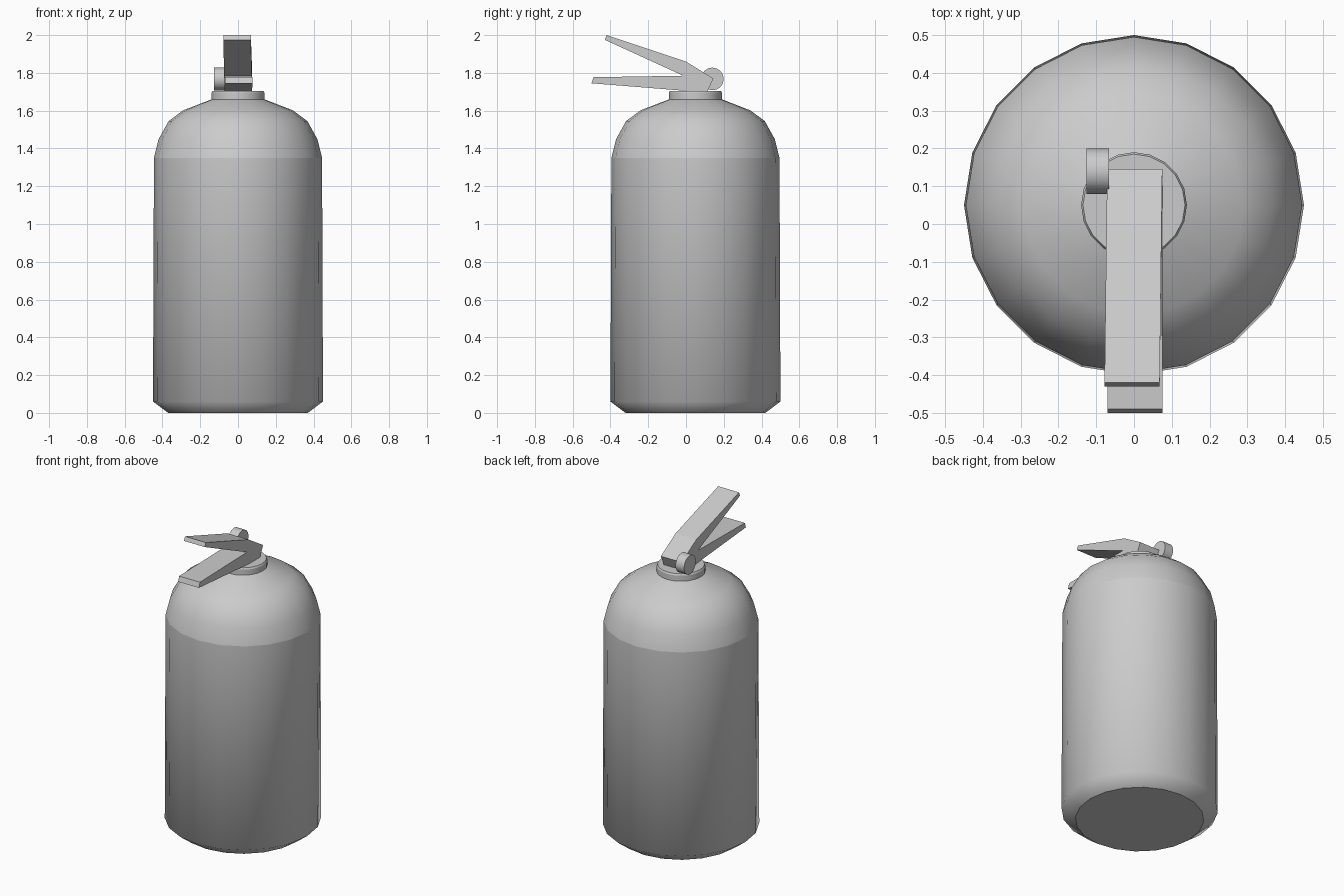
import bpy, bmesh
from math import sin, cos, pi

if "Cube" in bpy.data.objects:
    bpy.data.objects.remove(bpy.data.objects["Cube"])


def add_object(name, bm):
    bmesh.ops.recalc_face_normals(bm, faces=bm.faces[:])
    mesh = bpy.data.meshes.new(name)
    bm.to_mesh(mesh)
    bm.free()
    obj = bpy.data.objects.new(name, mesh)
    bpy.context.collection.objects.link(obj)
    return obj


def lathe(name, profile, sides, sharp_rings):
    """Revolve (radius, z) points into a smooth closed solid with sharp rings."""
    bm = bmesh.new()
    rings = [[bm.verts.new((r * cos(2 * pi * i / sides), r * sin(2 * pi * i / sides), z))
              for i in range(sides)] for r, z in profile]
    for low, high in zip(rings, rings[1:]):
        for i in range(sides):
            j = (i + 1) % sides
            bm.faces.new((low[i], low[j], high[j], high[i])).smooth = True
    bm.faces.new(rings[0][::-1])
    bm.faces.new(rings[-1])
    for k in sharp_rings:
        for i in range(sides):
            bm.edges.get((rings[k][i], rings[k][(i + 1) % sides])).smooth = False
    return add_object(name, bm)


def lever(name, profile, half_width):
    """Extrude a side profile of (y, z, x shift) points across x."""
    bm = bmesh.new()
    left, right = [[bm.verts.new((s * half_width + dx, y, z)) for y, z, dx in profile]
                   for s in (-1, 1)]
    bm.faces.new(left)
    bm.faces.new(right[::-1])
    n = len(profile)
    for i in range(n):
        j = (i + 1) % n
        bm.faces.new((left[i], right[i], right[j], left[j]))
    return add_object(name, bm)


# Tank with chamfered base and rounded shoulder
tank = lathe("tank", [(0.37, 0), (0.45, 0.06), (0.445, 1.35), (0.42, 1.45),
                      (0.367, 1.545), (0.29, 1.602), (0.14, 1.66)], 20, (0, 2, 6))
tank.location.y = 0.05

# Neck collar
collar = lathe("neck_collar", [(0.14, 1.655), (0.14, 1.695), (0.135, 1.705)], 20, (0, 1, 2))
collar.location.y = 0.05

# Squeeze handle: both levers share one V-shaped side profile
lever("squeeze_handle", [(-0.42, 2.0, -0.005), (0.0, 1.86, 0.0), (0.145, 1.77, 0.002),
                         (0.115, 1.705, 0.002), (0.0, 1.705, 0.002), (-0.5, 1.745, 0.003),
                         (-0.49, 1.777, 0.003), (-0.015, 1.785, 0.0),
                         (-0.43, 1.975, -0.005)], 0.073)

# Pressure gauge on the left side of the handle
gauge = lathe("pressure_gauge", [(0.06, -0.03), (0.06, 0.03)], 16, (0, 1))
gauge.rotation_euler.y = pi / 2
gauge.location = (-0.096, 0.14, 1.768)
